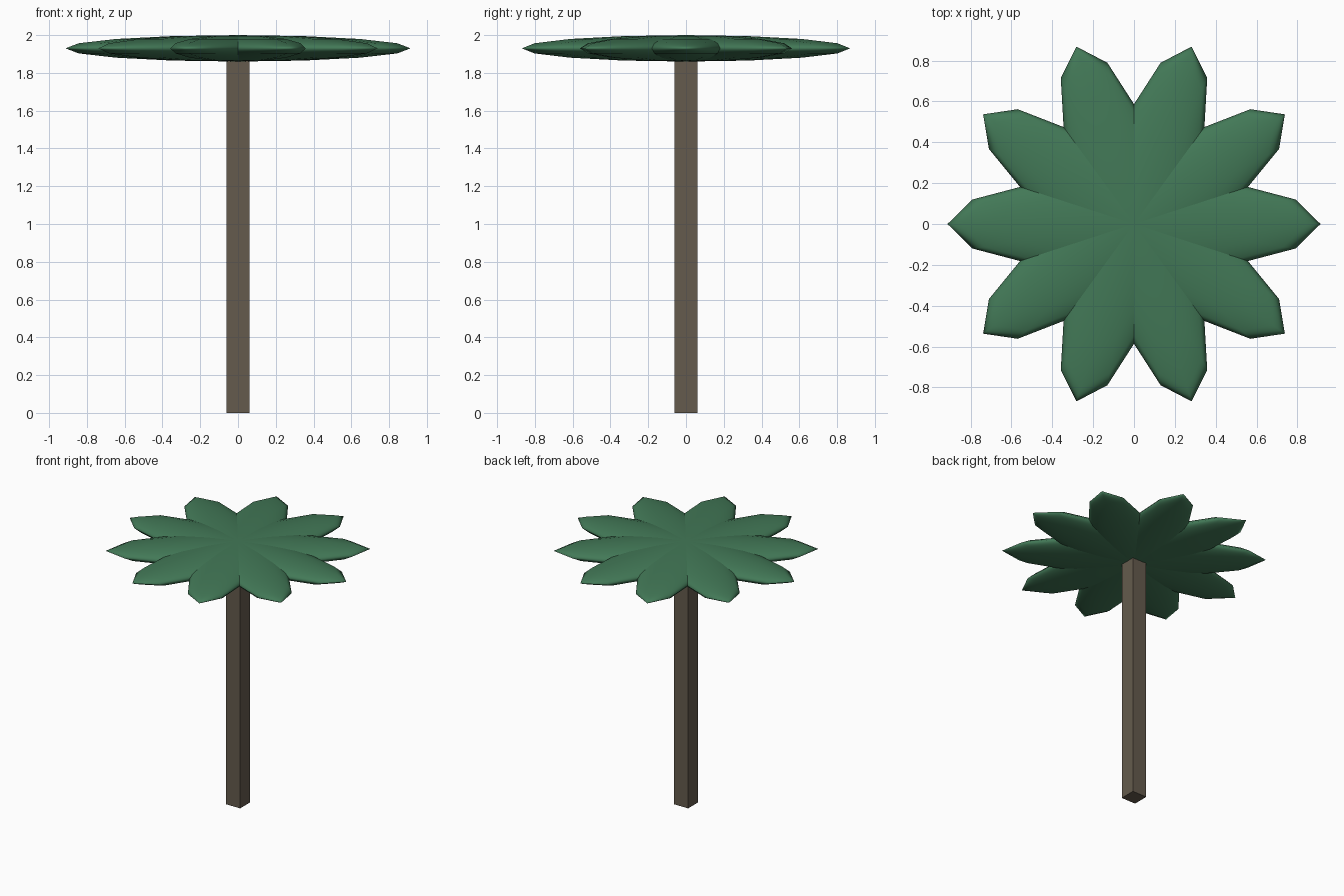
import bpy
from math import radians

if "Cube" in bpy.data.objects:
    bpy.data.objects.remove(bpy.data.objects["Cube"])


def material(name, rgb):
    m = bpy.data.materials.new(name)
    m.diffuse_color = (*rgb, 1)
    m.use_nodes = True
    m.node_tree.nodes["Principled BSDF"].inputs["Base Color"].default_value = m.diffuse_color
    return m


bark = material("bark", (0.13, 0.105, 0.075))
green = material("leaf_green", (0.055, 0.19, 0.095))

# Square trunk
bpy.ops.mesh.primitive_cube_add(size=1, location=(0, 0, 0.95))
trunk = bpy.context.object
trunk.name = "trunk"
trunk.scale = (0.12, 0.12, 1.9)
trunk.data.materials.append(bark)

# Five flattened ellipsoids crossing at the centre give ten frond tips
for i in range(5):
    bpy.ops.mesh.primitive_uv_sphere_add(segments=12, ring_count=8, radius=1,
                                         location=(0, 0, 1.93),
                                         rotation=(0, 0, radians(36 * i)))
    frond = bpy.context.object
    frond.name = f"frond_{i + 1}"
    frond.scale = (0.913, 0.24, 0.07)
    frond.data.materials.append(green)
    bpy.ops.object.shade_smooth()
